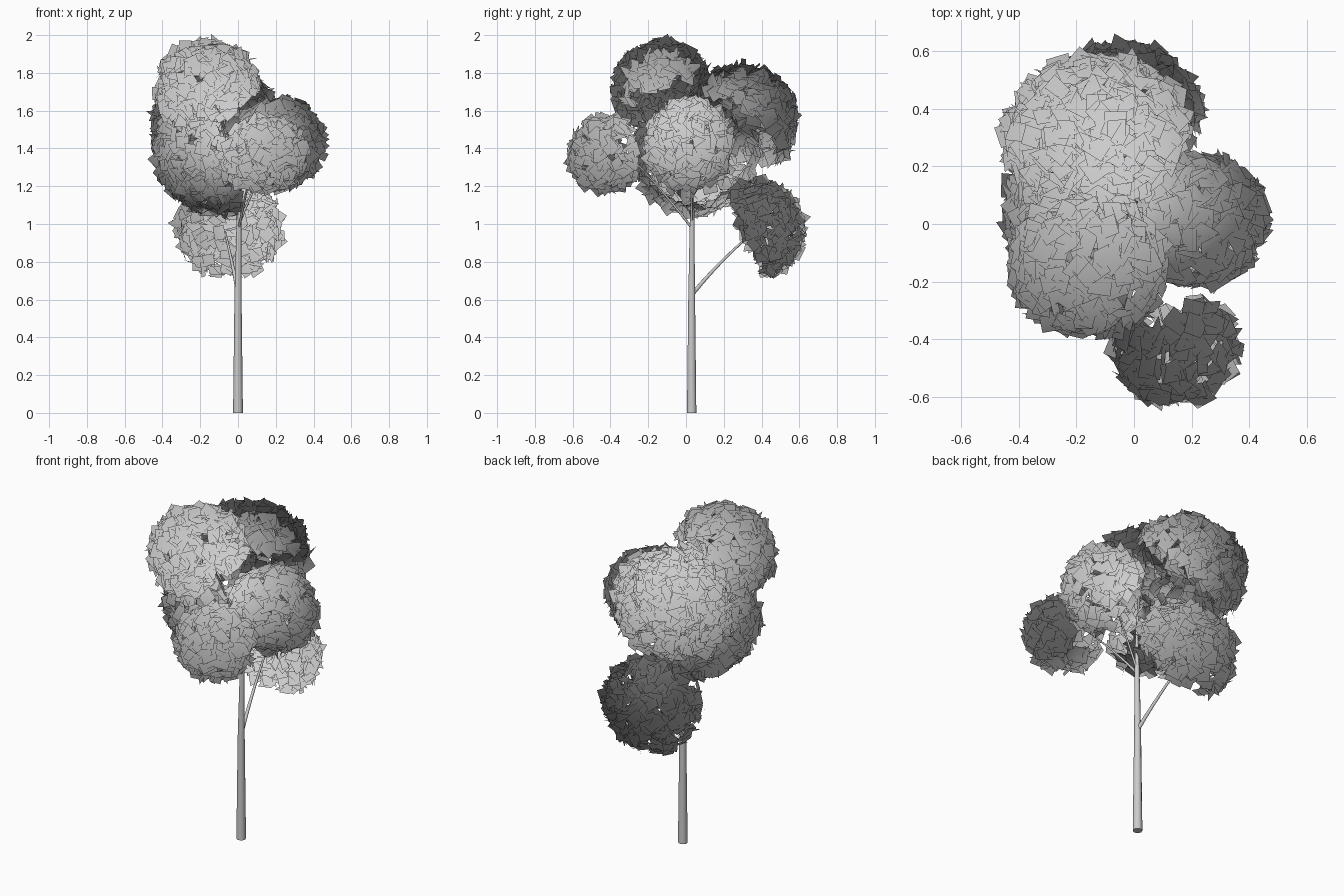
import bpy, bmesh, math, random
from mathutils import Vector, Matrix

if "Cube" in bpy.data.objects:
    bpy.data.objects.remove(bpy.data.objects["Cube"])

random.seed(4)
CROWN = Vector((0, .03, 1.36))  # leaves are shaded as if facing away from here


def leaf_quad(bm, pos, normal, size):
    # one square leaf card, spun and tilted off the shell
    tilt = Vector([random.gauss(0, 0.5) for _ in range(3)])
    n = (normal + tilt).normalized()
    rot = n.to_track_quat('Z', 'Y').to_matrix() @ Matrix.Rotation(random.uniform(0, math.tau), 3, 'Z')
    h = size / 2
    corners = [(-h, -h, 0), (h, -h, 0), (h, h, 0), (-h, h, 0)]
    quad = [bm.verts.new(pos + rot @ Vector(c)) for c in corners]
    if n.dot(pos - CROWN) < 0:
        quad.reverse()
    bm.faces.new(quad).smooth = True


def leaf_dome(name, centre, radii, axis, cap_deg):
    # dome of leaf cards facing along axis, with a sparse ragged underside
    centre, radii = Vector(centre), Vector(radii)
    turn = Vector(axis).normalized().to_track_quat('Z', 'Y').to_matrix()
    bm = bmesh.new()
    count = int(4600 * (sum(radii) / 3) ** 2)
    low = math.cos(math.radians(cap_deg))
    for i in range(count):
        z = 1 - (1 - low) * (i + 0.5) / count
        a = i * 2.39996 + random.uniform(-0.3, 0.3)
        s = math.sqrt(1 - z * z)
        d = turn @ Vector((s * math.cos(a), s * math.sin(a), z))
        p = d * random.uniform(0.9, 1.0)
        pos = centre + Vector(p[k] * (radii[k] - 0.01) for k in range(3))
        n = Vector(d[k] / radii[k] for k in range(3)).normalized()
        leaf_quad(bm, pos, n, random.uniform(0.06, 0.085))
    for i in range(count // 10):
        a, r = random.uniform(0, math.tau), 0.75 * math.sqrt(random.random())
        d = turn @ Vector((r * math.cos(a), r * math.sin(a), -0.25 * (1 - r)))
        pos = centre + Vector(d[k] * radii[k] for k in range(3))
        leaf_quad(bm, pos, turn @ Vector((0, 0, -1)), random.uniform(0.06, 0.085))
    me = bpy.data.meshes.new(name)
    bm.to_mesh(me)
    bm.free()
    # soft foliage shading: normals radiate from the crown middle
    me.normals_split_custom_set_from_vertices([(v.co - CROWN).normalized() for v in me.vertices])
    bpy.context.collection.objects.link(bpy.data.objects.new(name, me))


def limb(name, points, radii, sides=10):
    # tapered tube swept along a path
    bm = bmesh.new()
    pts = [Vector(p) for p in points]
    rings = []
    for i, p in enumerate(pts):
        t = (pts[min(i + 1, len(pts) - 1)] - pts[max(i - 1, 0)]).normalized()
        q = Vector((0, 0, 1)).rotation_difference(t)
        rings.append([bm.verts.new(p + q @ Vector((math.cos(k * math.tau / sides),
                      math.sin(k * math.tau / sides), 0)) * radii[i]) for k in range(sides)])
    for a, b in zip(rings, rings[1:]):
        for k in range(sides):
            j = (k + 1) % sides
            bm.faces.new((a[k], a[j], b[j], b[k])).smooth = True
    bm.faces.new(rings[0][::-1])
    bm.faces.new(rings[-1])
    me = bpy.data.meshes.new(name)
    bm.to_mesh(me)
    bm.free()
    bpy.context.collection.objects.link(bpy.data.objects.new(name, me))


def branch(name, start, end, r):
    # limb that leaves the trunk steeply, then leans outward
    a, c = Vector(start), Vector(end)
    b = a.lerp(c, 0.42) + Vector((0, 0, 0.03))
    pts = [(1 - t) ** 2 * a + 2 * t * (1 - t) * b + t * t * c for t in [k / 6 for k in range(7)]]
    limb(name, pts, [r * (1 - 0.09 * k) for k in range(7)], 8)


# trunk
limb("trunk", [(0, .03, 0), (0, .03, .6), (.005, .032, 1.0), (.01, .035, 1.2), (0, .04, 1.45)],
     [.026, .019, .013, .008, .005])

# branches
branch("branch_low_back", (0, .035, .63), (-.07, .36, .96), .011)
branch("branch_right", (.005, .03, 1.0), (.2, .03, 1.42), .007)
branch("branch_front", (.005, .03, .98), (.1, -.34, 1.4), .007)
branch("branch_left", (.005, .03, 1.08), (-.2, .05, 1.38), .007)
branch("branch_top", (.005, .035, 1.2), (-.16, -.1, 1.75), .007)
branch("branch_high_back", (.005, .035, 1.15), (-.11, .32, 1.55), .007)

# foliage: centre, radii, facing direction, cap angle
leaf_dome("foliage_low_back", (-.05, .36, .97), (.29, .27, .27), (0, .92, .38), 98)
leaf_dome("foliage_front", (.14, -.42, 1.37), (.225, .21, .205), (.3, -.9, -.1), 128)
leaf_dome("foliage_right", (.215, .015, 1.425), (.25, .235, .245), (.85, -.25, .4), 118)
leaf_dome("foliage_top", (-.16, -.13, 1.71), (.285, .265, .27), (-.35, -.4, .85), 105)
leaf_dome("foliage_high_back", (-.12, .295, 1.54), (.34, .3, .31), (-.4, .55, .75), 97)
leaf_dome("foliage_left", (-.11, .05, 1.38), (.345, .34, .335), (-.95, 0, -.3), 97)
